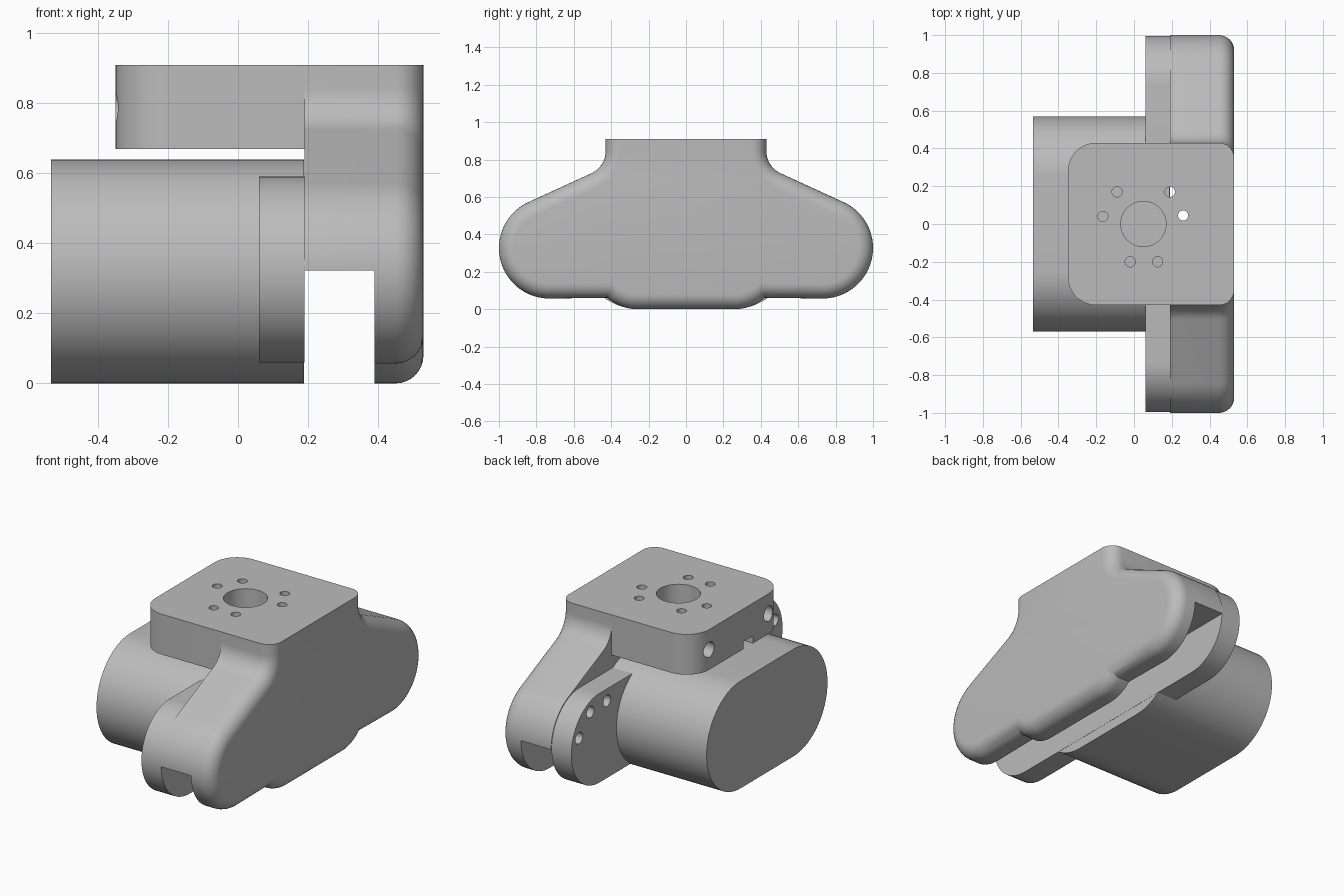
import bpy, bmesh, math
from mathutils import Vector

cube = bpy.data.objects.get("Cube")
if cube:
    bpy.data.objects.remove(cube)

grey = bpy.data.materials.new("plain grey")
grey.use_nodes = True
COLOUR = (0.5, 0.5, 0.5, 1)
grey.diffuse_color = COLOUR
grey.node_tree.nodes["Principled BSDF"].inputs["Base Color"].default_value = COLOUR


def arc(cx, cy, r, start, end, n=16):
    angles = [math.radians(start + (end - start) * i / n) for i in range(n + 1)]
    return [Vector((cx + r * math.cos(a), cy + r * math.sin(a))) for a in angles]


def mirrored(half):
    """Close a half outline by reflecting it across the centre line."""
    return half + [Vector((-p.x, p.y)) for p in reversed(half)]


def loft(name, rings):
    """Skin matching rings of 3D points and cap both ends."""
    bm = bmesh.new()
    loops = [[bm.verts.new(p) for p in ring] for ring in rings]
    n = len(loops[0])
    for a, b in zip(loops, loops[1:]):
        for i in range(n):
            j = (i + 1) % n
            bm.faces.new((a[i], a[j], b[j], b[i]))
    bm.faces.new(loops[0])
    bm.faces.new(loops[-1])
    bmesh.ops.recalc_face_normals(bm, faces=bm.faces)
    mesh = bpy.data.meshes.new(name)
    bm.to_mesh(mesh)
    bm.free()
    ob = bpy.data.objects.new(name, mesh)
    bpy.context.collection.objects.link(ob)
    mesh.materials.append(grey)
    return ob


def along_x(name, outline, x0, x1):
    return loft(name, [[(x, p.x, p.y) for p in outline] for x in (x0, x1)])


def along_z(name, outline, z0, z1):
    return loft(name, [[(p.x, p.y, z) for p in outline] for z in (z0, z1)])


def circle(cx, cy, r):
    return arc(cx, cy, r, 0, 360, 32)[:-1]


def rectangle(x0, x1, y0, y1):
    return [Vector(p) for p in ((x0, y0), (x1, y0), (x1, y1), (x0, y1))]


def stadium(centre, z, r):
    return mirrored(arc(centre, z, r, -90, 90, 32))


def cut(ob, cutters):
    bpy.context.view_layer.objects.active = ob
    for c in cutters:
        c.hide_render = True
        mod = ob.modifiers.new("cut", "BOOLEAN")
        mod.operation = "DIFFERENCE"
        mod.solver = "EXACT"
        mod.object = c
        bpy.ops.object.modifier_apply(modifier=mod.name)


# Shared sizes
STEP_X, OUTER_X, TOP_Z = 0.19, 0.53, 0.91
END_Y, END_Z, END_R = 0.73, 0.327, 0.27
FILLET = 0.08

# Housing outline: keel, rounded end, sloping shoulder, neck
half = [Vector((0, 0))]
half += arc(0.26, 0.243, 0.243, -90, -48.5, 8)
half += arc(END_Y, END_Z, END_R, -90, 66, 36)
half += arc(0.56, 0.845, 0.13, 246, 180, 12)
half.append(Vector((0.43, TOP_Z)))


def inset(points, d):
    """Move an open outline inward with mitred corners."""
    normals = []
    for a, b in zip(points, points[1:]):
        t = (b - a).normalized()
        normals.append(Vector((-t.y, t.x)))
    result = []
    for i, p in enumerate(points):
        n0 = normals[max(i - 1, 0)]
        n1 = normals[min(i, len(normals) - 1)]
        result.append(p + (n0 + n1) * d / (1 + n0.dot(n1)))
    return result


# Housing with a rounded outer rim
rings = [(STEP_X, 0)]
for i in range(9):
    a = math.radians(90 * i / 8)
    rings.append((OUTER_X - FILLET * (1 - math.sin(a)), FILLET * (1 - math.cos(a))))
housing = loft("housing", [
    [(x, p.x, p.y) for p in mirrored(inset(half, d))[1:]] for x, d in rings])

# Inner lobes and motor
lobes = along_x("inner_lobes", stadium(END_Y, END_Z - 0.002, END_R - 0.004), 0.06, STEP_X)
motor = along_x("motor_case", stadium(0.25, 0.32, 0.32), -0.535, STEP_X - 0.001)

# Mounting plate
corner = 0.15
plate_outline = [Vector((STEP_X, -0.43)), Vector((STEP_X, 0.43))]
plate_outline += arc(-0.35 + corner, 0.43 - corner, corner, 90, 180, 12)
plate_outline += arc(-0.35 + corner, corner - 0.43, corner, 180, 270, 12)
plate = along_z("mounting_plate", plate_outline, 0.67, TOP_Z)

# Underside slot
cutters = [along_x("slot_cutter", rectangle(-1.1, 1.1, -0.1, 0.323), 0.1, 0.39)]
cut(housing, cutters)

# Vertical screw holes and centre bore
bolts = [(-0.09, 0.17), (-0.165, 0.04), (0.19, 0.17), (0.26, 0.045),
         (-0.02, -0.2), (0.125, -0.2)]
screws = [along_z("screw_cutter", circle(x, y, 0.027), 0.1, 1) for x, y in bolts]
bore = along_z("bore_cutter", circle(0.05, 0, 0.12), 0.6, 1)
cut(housing, screws[2:4])
cut(plate, screws[:3] + screws[4:] + [bore])

# Rear sockets and cable notch in the plate
rear = [along_x("socket_cutter", circle(y, 0.79, 0.045), -0.5, -0.1) for y in (-0.28, 0.28)]
rear.append(along_x("notch_cutter", rectangle(-0.13, -0.04, 0.6, 0.715), -0.5, -0.2))
cut(plate, rear)

# Bolt holes around each lobe end
lobe_holes = []
for side in (-1, 1):
    for angle in (20, 65, 110):
        p = arc(END_Y, END_Z, 0.205, angle, angle, 1)[0]
        lobe_holes.append(along_x("lobe_cutter", circle(side * p.x, p.y, 0.034), 0, 0.3))
cut(lobes, lobe_holes)

for c in cutters + screws + [bore] + rear + lobe_holes:
    bpy.data.objects.remove(c)

# Smooth curved walls, keep edges crisp
bpy.ops.object.select_all(action="DESELECT")
for ob in (housing, lobes, motor, plate):
    ob.select_set(True)
bpy.context.view_layer.objects.active = housing
bpy.ops.object.shade_smooth_by_angle(angle=math.radians(30))
